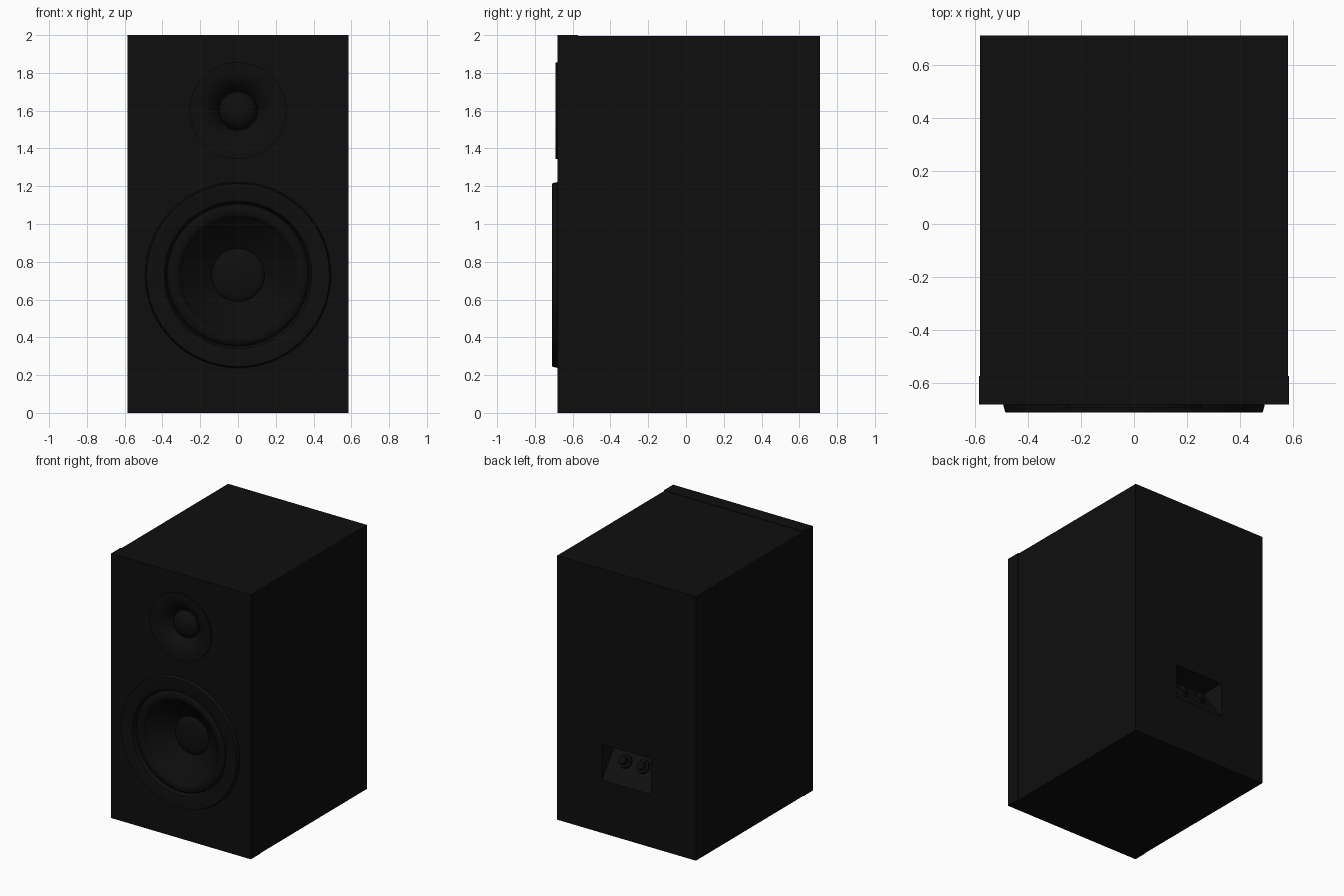
import bpy, bmesh, math
from mathutils import Vector

if "Cube" in bpy.data.objects:
    bpy.data.objects.remove(bpy.data.objects["Cube"])


def material(name, v):
    m = bpy.data.materials.new(name)
    m.diffuse_color = (v, v, v, 1)
    m.use_nodes = True
    m.node_tree.nodes["Principled BSDF"].inputs["Base Color"].default_value = m.diffuse_color
    return m


BLACK = material("satin black", 0.0045)
RUBBER = material("rubber black", 0.004)
CHARCOAL = material("charcoal plastic", 0.0055)
SEG = 96


def add_mesh(name, bm, mat, smooth=False):
    me = bpy.data.meshes.new(name)
    bm.to_mesh(me)
    bm.free()
    ob = bpy.data.objects.new(name, me)
    bpy.context.collection.objects.link(ob)
    me.materials.append(mat)
    if smooth:
        bpy.ops.object.select_all(action='DESELECT')
        ob.select_set(True)
        bpy.context.view_layer.objects.active = ob
        bpy.ops.object.shade_smooth_by_angle(angle=math.radians(35))
    return ob


def prism(name, profile, half_width, mat):
    """Extrude a (y, z) outline across x."""
    bm = bmesh.new()
    f = bm.faces.new([bm.verts.new((-half_width, y, z)) for y, z in profile])
    ext = bmesh.ops.extrude_face_region(bm, geom=[f])["geom"]
    bmesh.ops.translate(bm, vec=(2 * half_width, 0, 0),
                        verts=[v for v in ext if isinstance(v, bmesh.types.BMVert)])
    bmesh.ops.recalc_face_normals(bm, faces=bm.faces)
    return add_mesh(name, bm, mat)


def box(name, half_width, y0, y1, z0, z1, mat):
    return prism(name, [(y0, z0), (y1, z0), (y1, z1), (y0, z1)], half_width, mat)


def lathe(name, cz, profile, mat):
    """Revolve an outer-to-inner (radius, y) profile about the driver axis."""
    bm = bmesh.new()
    rings = []
    for r, y in profile:
        if r == 0:
            rings.append([bm.verts.new((0, y, cz))] * SEG)
        else:
            rings.append([bm.verts.new((r * math.cos(2 * math.pi * i / SEG), y,
                                        cz + r * math.sin(2 * math.pi * i / SEG)))
                          for i in range(SEG)])
    for a, b in zip(rings, rings[1:]):
        for i in range(SEG):
            j = (i + 1) % SEG
            bm.faces.new([a[i], a[j], b[j], b[i]] if b[i] != b[j] else [a[i], a[j], b[i]])
    return add_mesh(name, bm, mat, True)


def rod(name, centre, axis, radius, length, mat):
    bm = bmesh.new()
    bmesh.ops.create_cone(bm, cap_ends=True, segments=32, radius1=radius,
                          radius2=radius * 0.95, depth=length)
    q = Vector((0, 0, 1)).rotation_difference(Vector(axis))
    bmesh.ops.rotate(bm, verts=bm.verts, cent=(0, 0, 0), matrix=q.to_matrix())
    bmesh.ops.translate(bm, verts=bm.verts, vec=centre)
    return add_mesh(name, bm, mat, True)


def cut(ob, cutter):
    mod = ob.modifiers.new("cut", 'BOOLEAN')
    mod.object = cutter
    mod.operation = 'DIFFERENCE'
    mod.solver = 'EXACT'
    bpy.ops.object.select_all(action='DESELECT')
    ob.select_set(True)
    bpy.context.view_layer.objects.active = ob
    bpy.ops.object.modifier_apply(modifier=mod.name)


# cabinet and slightly proud front baffle
cabinet = box("cabinet", 0.58, -0.572, 0.71, 0, 1.996, BLACK)
baffle = box("front_baffle", 0.584, -0.68, -0.572, 0, 2.0, BLACK)

# driver openings and wedge-shaped terminal recess
WZ, TZ = 0.73, 1.6
cutters = [rod("woofer_cutter", (0, -0.66, WZ), (0, -1, 0), 0.42, 0.3, BLACK),
           rod("tweeter_cutter", (0, -0.66, TZ), (0, -1, 0), 0.235, 0.14, BLACK)]
for c in cutters:
    cut(baffle, c)
    cut(cabinet, c)
wedge = prism("recess_cutter", [(0.71, 0.40), (0.75, 0.40), (0.75, 0.67), (0.51, 0.67)],
              0.205, BLACK)
cut(cabinet, wedge)
for c in cutters + [wedge]:
    bpy.data.objects.remove(c)

# recess walls take the terminal plastic colour
cabinet.data.materials.append(CHARCOAL)
for p in cabinet.data.polygons:
    c = p.center
    if abs(c.x) < 0.21 and 0.5 < c.y < 0.705 and 0.38 < c.z < 0.68:
        p.material_index = 1

# woofer: trim ring, rolled surround, cone, dust cap
lathe("woofer_trim_ring", WZ, [(0.492, -0.678), (0.490, -0.69), (0.484, -0.71), (0.400, -0.71),
                               (0.390, -0.706), (0.376, -0.675)], BLACK)
roll = [(0.340 + 0.036 * math.cos(t), -0.675 - 0.024 * math.sin(t))
        for t in (math.pi * k / 10 for k in range(11))]
lathe("woofer_surround", WZ, roll + [(0.296, -0.668)], RUBBER)
lathe("woofer_cone", WZ, [(0.296, -0.668), (0.25, -0.63), (0.20, -0.59), (0.14, -0.548)], RUBBER)
lathe("woofer_dust_cap", WZ, [(0.14 * math.cos(t), -0.548 - 0.028 * math.sin(t))
                              for t in (math.pi / 2 * k / 8 for k in range(8))] + [(0, -0.576)],
      BLACK)

# tweeter: plate with flared waveguide, dome
lathe("tweeter_plate", TZ, [(0.256, -0.678), (0.256, -0.69), (0.215, -0.69), (0.18, -0.683),
                            (0.15, -0.668), (0.125, -0.645), (0.105, -0.615)], BLACK)
lathe("tweeter_dome", TZ, [(0.105, -0.615)] + [
    (0.10 * math.cos(t), -0.615 - 0.06 * math.sin(t))
    for t in (math.pi / 2 * k / 10 for k in range(10))] + [(0, -0.675)], BLACK)

# pair of binding posts on the sloped terminal panel
n = Vector((0, 0.27, 0.2)).normalized()
for side, label in ((-1, "left"), (1, "right")):
    base = Vector((side * 0.075, 0.61, 0.535))
    rod("terminal_collar_" + label, base + n * 0.008, n, 0.05, 0.024, RUBBER)
    rod("terminal_post_" + label, base + n * 0.03, n, 0.03, 0.05, RUBBER)
